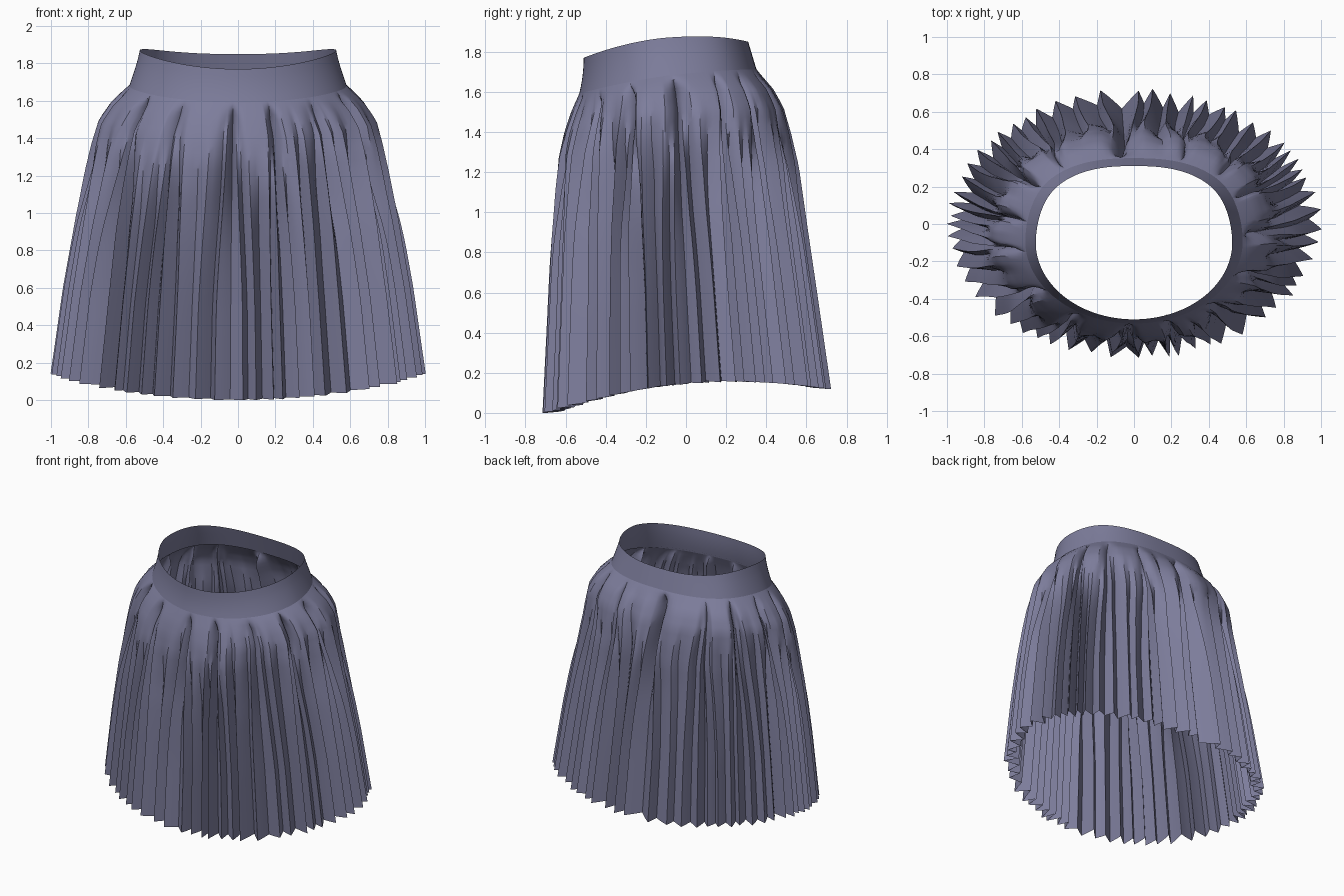
import bpy, bmesh, math, random

if "Cube" in bpy.data.objects:
    bpy.data.objects.remove(bpy.data.objects["Cube"])

random.seed(11)
TAU = 2 * math.pi
TEETH, GATHERS, SUB, ROWS = 60, 15, 6, 32

mat = bpy.data.materials.new("grey_violet_cloth")
mat.diffuse_color = (0.205, 0.205, 0.33, 1)
mat.use_nodes = True
mat.node_tree.nodes["Principled BSDF"].inputs["Base Color"].default_value = mat.diffuse_color


def smooth(x):
    x = min(1, max(0, x))
    return x * x * (3 - 2 * x)


def lerp(a, b, f):
    return a + (b - a) * f


def spow(v, p):
    return math.copysign(abs(v) ** p, v)


def ring_point(a, hx, yf, yb, square, inset=0.0):
    """Point on an oval, squarer toward the back, pushed inward by inset."""
    c, s = math.cos(a), math.sin(a)
    hy, yc = (yb - yf) / 2, (yb + yf) / 2
    p = 1 - square * smooth(s + 0.3)
    nx, ny = c / hx, s / hy
    n = math.hypot(nx, ny)
    return (hx * spow(c, p) - inset * nx / n, yc + hy * spow(s, p) - inset * ny / n)


def quad(s, base, lin, sq):
    return base + lin * s + sq * s * s


def band_low(a):
    return quad(math.sin(a), 1.67, 0.06, -0.03)


def make_object(name, rings, angle):
    bm = bmesh.new()
    grid = [[bm.verts.new(p) for p in ring] for ring in rings]
    n = len(grid[0])
    for lo, hi in zip(grid, grid[1:]):
        for i in range(n):
            j = (i + 1) % n
            bm.faces.new((hi[i], hi[j], lo[j], lo[i]))
    bmesh.ops.recalc_face_normals(bm, faces=bm.faces)
    me = bpy.data.meshes.new(name)
    bm.to_mesh(me)
    bm.free()
    me.materials.append(mat)
    ob = bpy.data.objects.new(name, me)
    bpy.context.collection.objects.link(ob)
    bpy.ops.object.select_all(action='DESELECT')
    ob.select_set(True)
    bpy.context.view_layer.objects.active = ob
    bpy.ops.object.shade_smooth_by_angle(angle=math.radians(angle))


# Waistband: plain flared strip, dipping at the front
rings = []
for k in range(6):
    f = k / 5
    ring = []
    for i in range(120):
        a = TAU * i / 120
        top = quad(math.sin(a), 1.87, 0.04, -0.06)
        x, y = ring_point(a, lerp(0.525, 0.585, f ** 1.2), lerp(-0.51, -0.535, f ** 2),
                          lerp(0.31, 0.355, f), 0.2)
        ring.append((x, y, lerp(top, band_low(a), f)))
    rings.append(ring)
make_object("waistband", rings, 40)

# Skirt envelope: fraction down, half width, front y, back y
PROFILE = [(0, 0.58, -0.532, 0.352), (0.025, 0.625, -0.55, 0.385), (0.06, 0.68, -0.575, 0.435),
           (0.12, 0.745, -0.61, 0.49), (0.2, 0.785, -0.645, 0.53), (0.3, 0.825, -0.668, 0.57),
           (0.45, 0.875, -0.69, 0.605), (0.7, 0.945, -0.71, 0.665), (1, 1.012, -0.735, 0.735)]


def envelope(t):
    for p, q in zip(PROFILE, PROFILE[1:]):
        if t <= q[0]:
            f = (t - p[0]) / (q[0] - p[0])
            return [lerp(p[k], q[k], f) for k in (1, 2, 3)]
    return PROFILE[-1][1:]


# Per-pleat irregularities
rnd = random.uniform
tip_shift = [rnd(-0.25, 0.3) for _ in range(TEETH)]
tip_inset = [rnd(0.005, 0.03) for _ in range(TEETH)]
valley = [rnd(0.075, 0.12) for _ in range(TEETH)]
start = [rnd(-0.06, 0.13) for _ in range(TEETH)]
fold = [rnd(0.05, 0.11) for _ in range(GATHERS)]
strength = [rnd(0.5, 0.95) for _ in range(GATHERS)]

# Pleated skirt: knife-edge pleats drawn together into gathers under the band
rings = []
for r in range(ROWS + 1):
    t = (r / ROWS) ** 1.5
    hx, yf, yb = envelope(t)
    ring = []
    for i in range(TEETH * SUB):
        k, u = i // SUB, (i % SUB) / SUB
        k2 = (k + 1) % TEETH
        tri = 1 - abs(2 * u - 1)
        side = k if u < 0.5 else k2
        full = [smooth(t / 0.05) * smooth((t - start[m]) / 0.36) * (0.75 + 0.25 * t)
                for m in (k, side)]
        inset = lerp(valley[side] * full[1], tip_inset[k] * full[0], tri)
        # pleats converge on gather points near the waist
        a = TAU * (k + u + tri * tip_shift[k]) / TEETH
        phase = GATHERS * a
        g = phase / TAU
        m = round(g) % GATHERS
        pull = strength[m] * (1 - smooth(t / 0.75))
        near = abs(g - round(g))
        bump = smooth(t / 0.07) * (1 - smooth((t - 0.08) / 0.5))
        inset += fold[m] * max(0, 1 - near / 0.3) * bump
        a -= pull / GATHERS * math.sin(phase)
        a += 0.05 * math.sin(3 * a + 1) + 0.03 * math.sin(7 * a)
        x, y = ring_point(a, hx, yf, yb, 0.2 * (1 - smooth(t / 0.3)), inset)
        hem = quad(math.sin(a), 0.145, 0.06, -0.085) - 0.003 + 0.08 * inset * t
        ring.append((x, y, lerp(band_low(a) + 0.012, max(0, hem), t)))
    rings.append(ring)
make_object("pleated_skirt", rings, 30)
